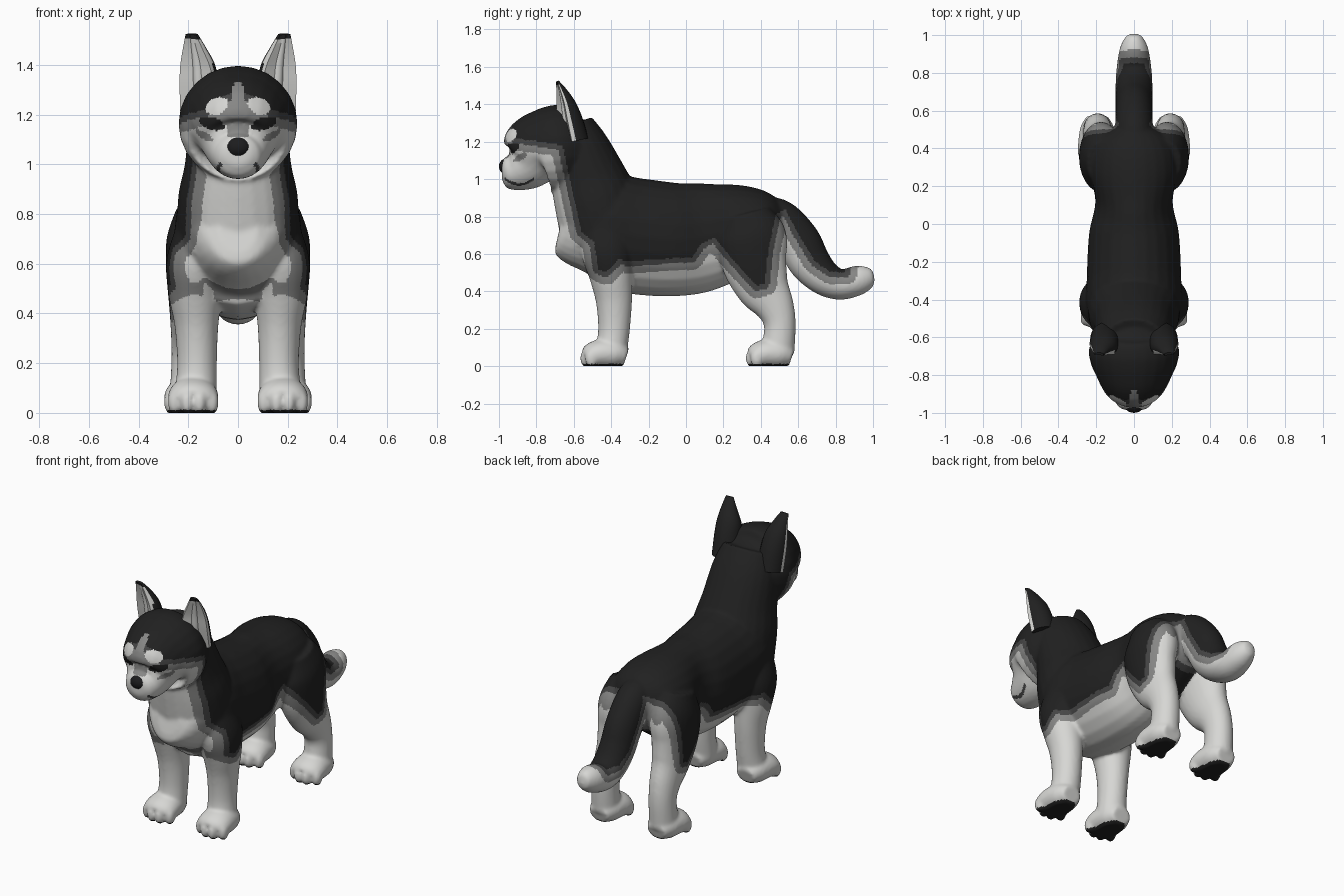
import bpy, bmesh, math
from mathutils import Vector, Matrix

if "Cube" in bpy.data.objects:
    bpy.data.objects.remove(bpy.data.objects["Cube"])


def material(name, r, g, b):
    m = bpy.data.materials.new(name)
    m.use_nodes = True
    m.diffuse_color = (r, g, b, 1)
    bsdf = m.node_tree.nodes["Principled BSDF"]
    bsdf.inputs["Base Color"].default_value = (r, g, b, 1)
    bsdf.inputs["Roughness"].default_value = 0.9
    return m


BLACK, DARK, MID, WHITE = range(4)
COATS = [material("black_fur", .015, .015, .015), material("dark_grey_fur", .06, .06, .06),
         material("grey_fur", .24, .24, .235), material("white_fur", .68, .68, .66)]
NOSE = material("nose_black", .012, .012, .013)


def spline(rows, steps=6):
    """Smooth curve through rows of (x, y, z, half width, half depth)."""
    p = [Vector(r) for r in rows]
    p = [p[0] * 2 - p[1]] + p + [p[-1] * 2 - p[-2]]
    out = []
    for a, b, c, d in zip(p, p[1:], p[2:], p[3:]):
        for i in range(steps):
            t = i / steps
            out.append((b * 2 + (c - a) * t + (a * 2 - b * 5 + c * 4 - d) * t * t
                        + (b * 3 - a - c * 3 + d) * t ** 3) / 2)
    return out + [p[-2]]


def tube(bm, rows, side=1, sides=24, shape=lambda a: 1.0):
    """Closed loft of ellipses along a path; side=-1 mirrors it in x."""
    path = spline(rows)
    rings = []
    for i, s in enumerate(path):
        d = path[min(i + 1, len(path) - 1)] - path[max(i - 1, 0)]
        v = Vector((0, d[1], d[2])).normalized().cross(Vector((1, 0, 0)))
        ring = []
        for k in range(sides):
            a = math.tau * k / sides
            r = shape(a)
            q = s.xyz + Vector((s[3] * math.cos(a) * r, 0, 0)) + v * (s[4] * math.sin(a) * r)
            ring.append(bm.verts.new((q.x * side, q.y, q.z)))
        rings.append(ring)
    for r0, r1 in zip(rings, rings[1:]):
        for k in range(sides):
            j = (k + 1) % sides
            bm.faces.new((r0[k], r0[j], r1[j], r1[k]))
    bm.faces.new(rings[0])
    bm.faces.new(rings[-1])


def ball(bm, centre, radii):
    m = Matrix.Translation(centre) @ Matrix.Diagonal((*radii, 1))
    bmesh.ops.create_uvsphere(bm, u_segments=20, v_segments=12, radius=1, matrix=m)


def finish(bm, name, mats):
    bmesh.ops.recalc_face_normals(bm, faces=bm.faces)
    me = bpy.data.meshes.new(name)
    bm.to_mesh(me)
    bm.free()
    ob = bpy.data.objects.new(name, me)
    bpy.context.collection.objects.link(ob)
    for m in mats:
        me.materials.append(m)
    bpy.ops.object.select_all(action='DESELECT')
    ob.select_set(True)
    bpy.context.view_layer.objects.active = ob
    return ob


# Torso, neck, head and tail
bm = bmesh.new()
tube(bm, [(0, -.675, .74, .08, .10), (0, -.62, .73, .17, .19), (0, -.46, .74, .25, .29),
          (0, -.28, .70, .25, .31), (0, -.05, .68, .238, .303), (0, .12, .70, .205, .287),
          (0, .30, .745, .235, .235), (0, .44, .77, .2, .175), (0, .52, .78, .1, .1)])
tube(bm, [(0, -.42, .70, .25, .25), (0, -.48, .88, .24, .225), (0, -.52, 1.0, .215, .205),
          (0, -.575, 1.17, .195, .165), (0, -.62, 1.29, .16, .125)])
tube(bm, [(0, -.47, 1.24, .10, .08), (0, -.56, 1.19, .19, .19), (0, -.66, 1.17, .238, .233),
          (0, -.75, 1.155, .225, .225), (0, -.81, 1.135, .19, .20), (0, -.86, 1.075, .14, .14),
          (0, -.92, 1.045, .11, .105), (0, -.965, 1.045, .085, .078), (0, -.985, 1.045, .05, .045)])
tube(bm, [(0, .42, .84, .09, .08), (0, .51, .785, .098, .105), (0, .60, .67, .098, .118),
          (0, .66, .56, .098, .112), (0, .74, .475, .098, .095), (0, .83, .44, .092, .082),
          (0, .93, .465, .075, .078), (0, .99, .48, .045, .05), (0, 1.005, .483, .02, .02)])

# Legs, paws and toes
for s in (1, -1):
    tube(bm, [(.15, -.43, .78, .09, .12), (.17, -.42, .62, .118, .14), (.172, -.40, .48, .108, .115),
              (.167, -.385, .35, .088, .097), (.165, -.385, .2, .08, .085),
              (.17, -.4, .08, .085, .085)], s)
    tube(bm, [(.15, .32, .82, .10, .13), (.17, .35, .70, .118, .185), (.18, .365, .56, .108, .175),
              (.185, .41, .43, .092, .145), (.19, .475, .32, .08, .105),
              (.193, .502, .22, .075, .085), (.195, .49, .08, .08, .09)], s)
    for y, x in ((0, .18), (.885, .195)):
        tube(bm, [(x, y - .32, .05, .06, .05), (x, y - .37, .065, .088, .075),
                  (x, y - .44, .07, .1, .08), (x, y - .50, .06, .1, .07),
                  (x, y - .535, .045, .075, .05)], s)
        for k in range(4):
            u = k - 1.5
            ball(bm, (s * (x + u * .05), y - .535 + .013 * u * u, .045), (.028, .035, .05))
body = finish(bm, "body", COATS)
remesh = body.modifiers.new("blend", 'REMESH')
remesh.mode = 'VOXEL'
remesh.voxel_size = .0095
soft = body.modifiers.new("soften", 'SMOOTH')
soft.factor = .5
soft.iterations = 8
for name in ("blend", "soften"):
    bpy.ops.object.modifier_apply(modifier=name)
for v in body.data.vertices:
    v.co.z = max(v.co.z, .003) - .003

# Side outline of the black saddle, cap and tail
SADDLE = [Vector(p) for p in (
    (-.92, 1.22), (-.78, 1.20), (-.66, 1.18), (-.62, 1.0), (-.59, .86), (-.56, .72), (-.49, .66),
    (-.47, .52), (-.43, .50), (-.36, .57), (-.29, .56), (-.1, .575), (.03, .58), (.08, .65),
    (.15, .69), (.25, .57), (.38, .43), (.42, .44), (.44, .62), (.48, .81), (.53, .84),
    (.61, .69), (.69, .56), (.77, .505), (.85, .50), (.87, .6), (.6, 1.1), (-.4, 1.7), (-1, 1.7))]
EDGES = list(zip(SADDLE, SADDLE[1:] + SADDLE[:1]))


def saddle_distance(p):
    inside, best = False, 9
    for a, b in EDGES:
        if (a.y > p.y) != (b.y > p.y) and p.x < a.x + (b.x - a.x) * (p.y - a.y) / (b.y - a.y):
            inside = not inside
        e = b - a
        t = min(1, max(0, (p - a).dot(e) / e.length_squared))
        best = min(best, (p - a - e * t).length)
    return 0 if inside else best


def in_oval(u, v, a, b):
    return (u / a) ** 2 + (v / b) ** 2 < 1


def coat(c, n):
    x, y, z = abs(c.x), c.y, c.z
    if z < .012:
        return BLACK
    # Face markings
    if y < -.72 and z > .9 and n.y < .2:
        if in_oval(x - .105, z - 1.165 - .25 * (x - .105), .05, .026):
            return BLACK
        if in_oval(x - .085, z - 1.235 + .2 * (x - .085), .046, .034):
            return WHITE
        if z > 1.11 and x < .018 + .18 * max(0, 1.32 - z) and x < .045 and z < 1.33:
            return MID
        if in_oval(x - .135, z - 1.115 - .5 * (x - .135), .035, .016):
            return MID
        lip = .972 + 5 * (y + .89) ** 2
        if -.97 < y < -.81 and abs(z - lip) < .007:
            return DARK
        if z < 1.13:
            return WHITE
    # Pale inner legs
    if z < .62 and n.x * c.x < 0 and abs(n.x) > .3 and x > .05 and y < .56:
        return WHITE
    d = saddle_distance(Vector((y, z)))
    return BLACK if d == 0 else DARK if d < .027 else MID if d < .065 else WHITE


for f in body.data.polygons:
    f.material_index = coat(f.center, f.normal)
bpy.ops.object.shade_smooth()

# Ears with a hollow facing forward and outward
def hollow(a):
    return .3 if math.cos(a + math.radians(65)) > .55 else 1.0


for s, label in ((1, "left"), (-1, "right")):
    bm = bmesh.new()
    tube(bm, [(.152, -.61, 1.20, .08, .09), (.157, -.635, 1.32, .078, .08),
              (.162, -.65, 1.40, .07, .06), (.175, -.67, 1.47, .046, .033),
              (.186, -.69, 1.523, .025, .01)], s, 24, hollow)
    ear = finish(bm, label + "_ear", COATS)
    face_out = Vector((.42 * s, -.9, 0))
    for f in ear.data.polygons:
        axis = Vector((s * .165, -.655 - .3 * (f.center.z - 1.4), f.center.z))
        opening = (f.center - axis).dot(face_out) > -.02 and f.normal.dot(face_out) > .1
        f.material_index = WHITE if opening and f.center.z < 1.505 else BLACK
    bpy.ops.object.shade_smooth_by_angle(angle=math.radians(40))

# Nose
bm = bmesh.new()
ball(bm, (0, -.962, 1.068), (.05, .038, .042))
finish(bm, "nose", [NOSE])
bpy.ops.object.shade_smooth()
